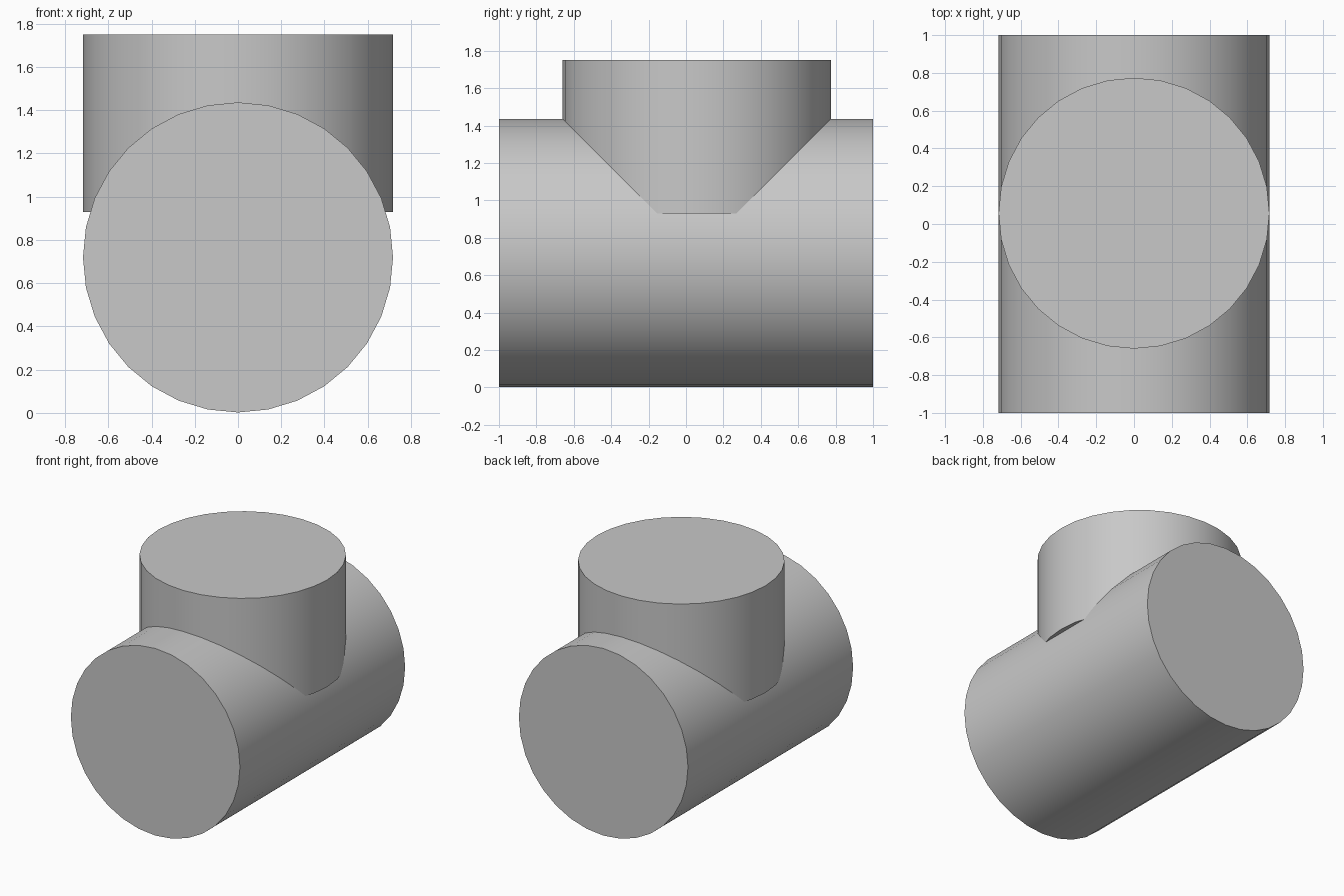
import bpy
import math

cube = bpy.data.objects.get("Cube")
if cube:
    bpy.data.objects.remove(cube, do_unlink=True)

# Single grey finish
GREY = (0.58, 0.58, 0.58, 1.0)
grey = bpy.data.materials.new("plain_grey")
grey.use_nodes = True
grey.diffuse_color = GREY
grey.node_tree.nodes["Principled BSDF"].inputs["Base Color"].default_value = GREY

RADIUS = 0.717


def add_drum(name, length, location, tilt=0.0):
    """Closed 32-sided cylinder with smooth walls and sharp rims."""
    bpy.ops.mesh.primitive_cylinder_add(
        vertices=32, radius=RADIUS, depth=length,
        location=location, rotation=(tilt, 0, 0))
    drum = bpy.context.object
    drum.name = name
    drum.data.materials.append(grey)
    bpy.ops.object.transform_apply(location=False, rotation=True, scale=True)
    bpy.ops.object.shade_smooth_by_angle(angle=math.radians(30))
    return drum


# Long body lying front to back
add_drum("horizontal_body", 2.0, (0, 0, RADIUS + 0.002), math.pi / 2)

# Upright branch, set slightly behind the middle
BRANCH_BOTTOM, BRANCH_TOP = 0.93, 1.75
add_drum("upright_branch", BRANCH_TOP - BRANCH_BOTTOM,
         (0, 0.057, (BRANCH_TOP + BRANCH_BOTTOM) / 2))
